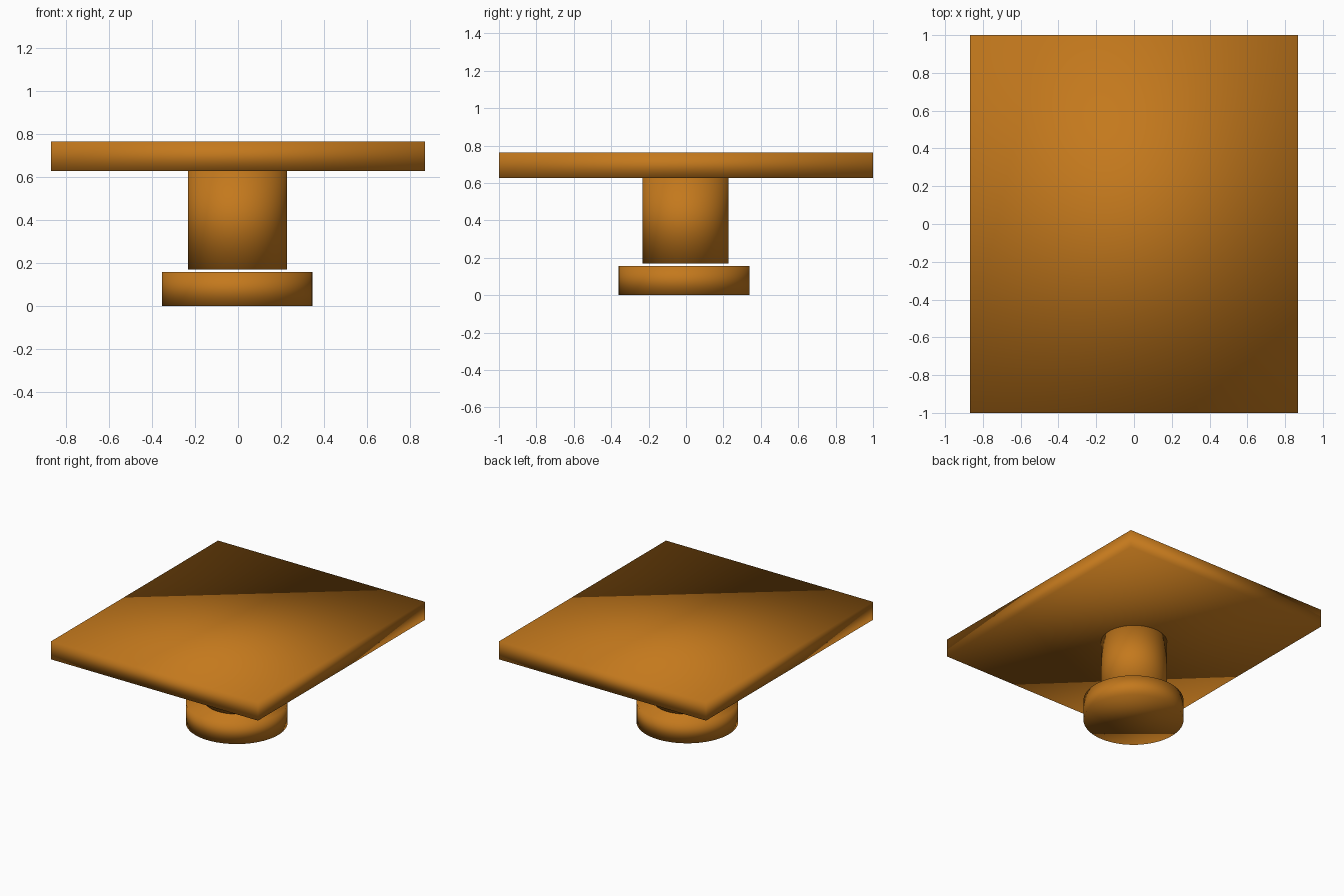
import bpy

if "Cube" in bpy.data.objects:
    bpy.data.objects.remove(bpy.data.objects["Cube"])

wood = bpy.data.materials.new("warm_wood")
wood.diffuse_color = (0.55, 0.19, 0.012, 1.0)
wood.use_nodes = True
wood.node_tree.nodes["Principled BSDF"].inputs["Base Color"].default_value = wood.diffuse_color


def finish(name):
    # Name, colour and fully smooth shading
    obj = bpy.context.object
    obj.name = name
    obj.data.materials.append(wood)
    bpy.ops.object.shade_smooth()
    return obj


def disc(name, radius, z0, z1, x, y):
    bpy.ops.mesh.primitive_cylinder_add(
        vertices=64, radius=radius, depth=z1 - z0,
        end_fill_type='NGON', location=(x, y, (z0 + z1) / 2))
    return finish(name)


def slab(name, width, length, z0, z1):
    bpy.ops.mesh.primitive_cube_add(size=1, location=(0, 0, (z0 + z1) / 2))
    bpy.context.object.scale = (width, length, z1 - z0)
    bpy.ops.object.transform_apply(location=False, rotation=False, scale=True)
    return finish(name)


# Round foot, slightly off centre
disc("base", 0.35, 0.0, 0.157, -0.004, -0.01)
# Central column, with a narrow gap above the foot
disc("column", 0.23, 0.168, 0.63, -0.002, -0.002)
# Rectangular top
slab("tabletop", 1.736, 2.0, 0.626, 0.763)
